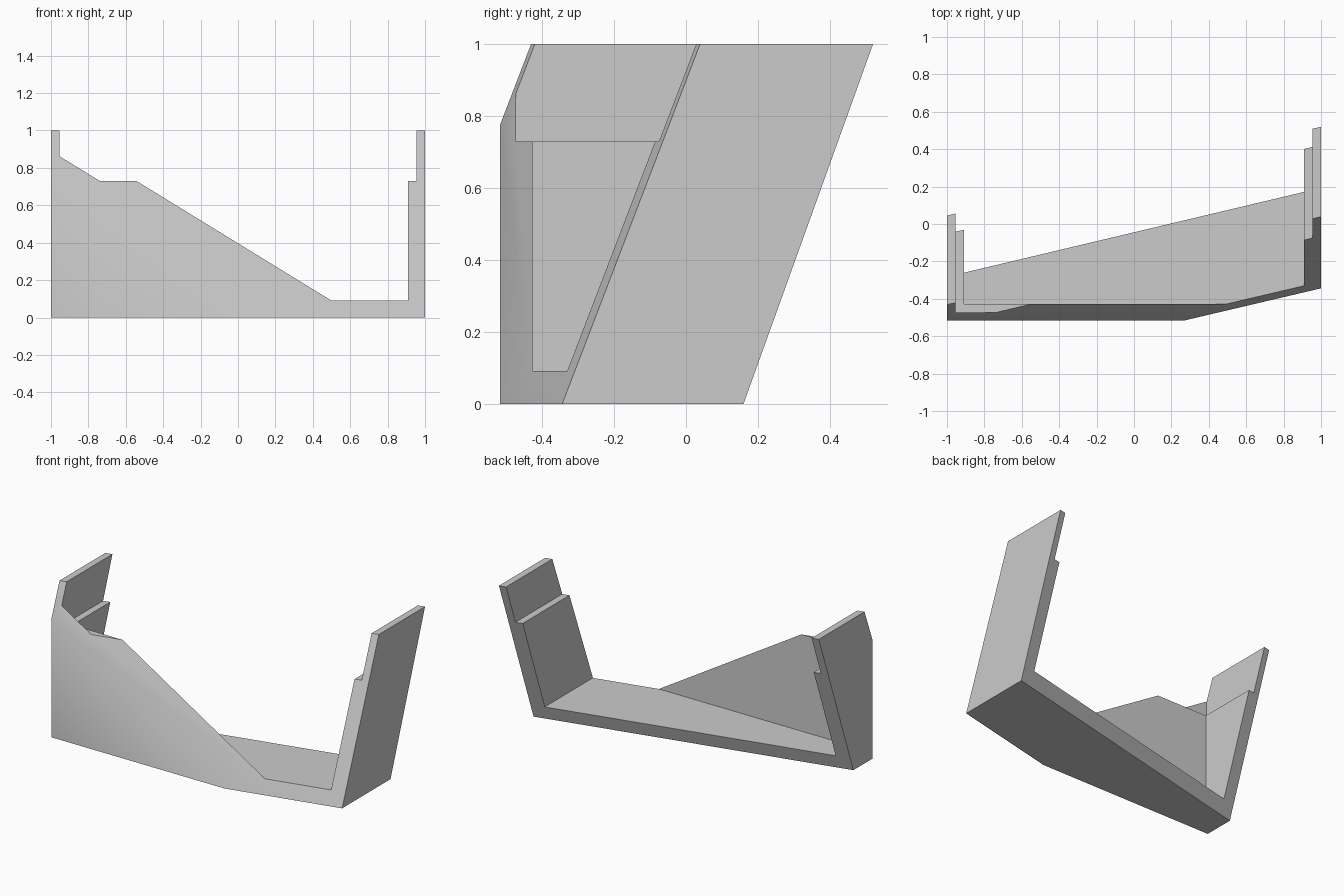
import bpy
import bmesh
import math
from mathutils import Vector

if "Cube" in bpy.data.objects:
    bpy.data.objects.remove(bpy.data.objects["Cube"], do_unlink=True)

# Plain grey material
GREY = (0.6, 0.6, 0.6, 1.0)
grey = bpy.data.materials.new("plain grey")
grey.use_nodes = True
grey.diffuse_color = GREY
grey.node_tree.nodes["Principled BSDF"].inputs["Base Color"].default_value = GREY


def make_box(name, lo, hi, cuts=()):
    """Box from corner to corner, trimmed by planes (point, outward normal)."""
    bm = bmesh.new()
    bmesh.ops.create_cube(bm, size=1)
    for v in bm.verts:
        v.co = Vector([(a + b) / 2 + c * (b - a) for a, b, c in zip(lo, hi, v.co)])
    for point, normal in cuts:
        geom = bm.verts[:] + bm.edges[:] + bm.faces[:]
        bmesh.ops.bisect_plane(bm, geom=geom, dist=1e-6, plane_co=point,
                               plane_no=normal, clear_outer=True)
        bmesh.ops.holes_fill(bm, edges=[e for e in bm.edges if e.is_boundary], sides=0)
    bmesh.ops.recalc_face_normals(bm, faces=bm.faces[:])
    mesh = bpy.data.meshes.new(name)
    bm.to_mesh(mesh)
    bm.free()
    mesh.materials.append(grey)
    obj = bpy.data.objects.new(name, mesh)
    bpy.context.collection.objects.link(obj)
    return obj


# Outer block, sliced by two slanted planes into a corner section
front_slice = ((1, -0.344, 0), (0.235, -1, 0.383))
back_slice = ((1, 0.16, 0), (-0.2375, 1, -0.36))
body = make_box("stepped_corner_section", (-1, -0.517, 0), (1, 0.8, 1),
                [front_slice, back_slice])

# Hollow: deep recess plus a wider rim recess that leaves the ledge
recesses = [make_box("deep_recess", (-0.91, -0.427, 0.092), (0.91, 1, 1.2)),
            make_box("rim_recess", (-0.955, -0.473, 0.73), (0.955, 1.1, 1.3))]
bpy.context.view_layer.objects.active = body
body.select_set(True)
for cutter in recesses:
    mod = body.modifiers.new("cut", 'BOOLEAN')
    mod.operation = 'DIFFERENCE'
    mod.solver = 'EXACT'
    mod.object = cutter
    bpy.ops.object.modifier_apply(modifier=mod.name)
for cutter in recesses:
    bpy.data.objects.remove(cutter, do_unlink=True)

# Soft shading across the shallow front bevel, crisp edges elsewhere
bpy.ops.object.shade_smooth_by_angle(angle=math.radians(30))
